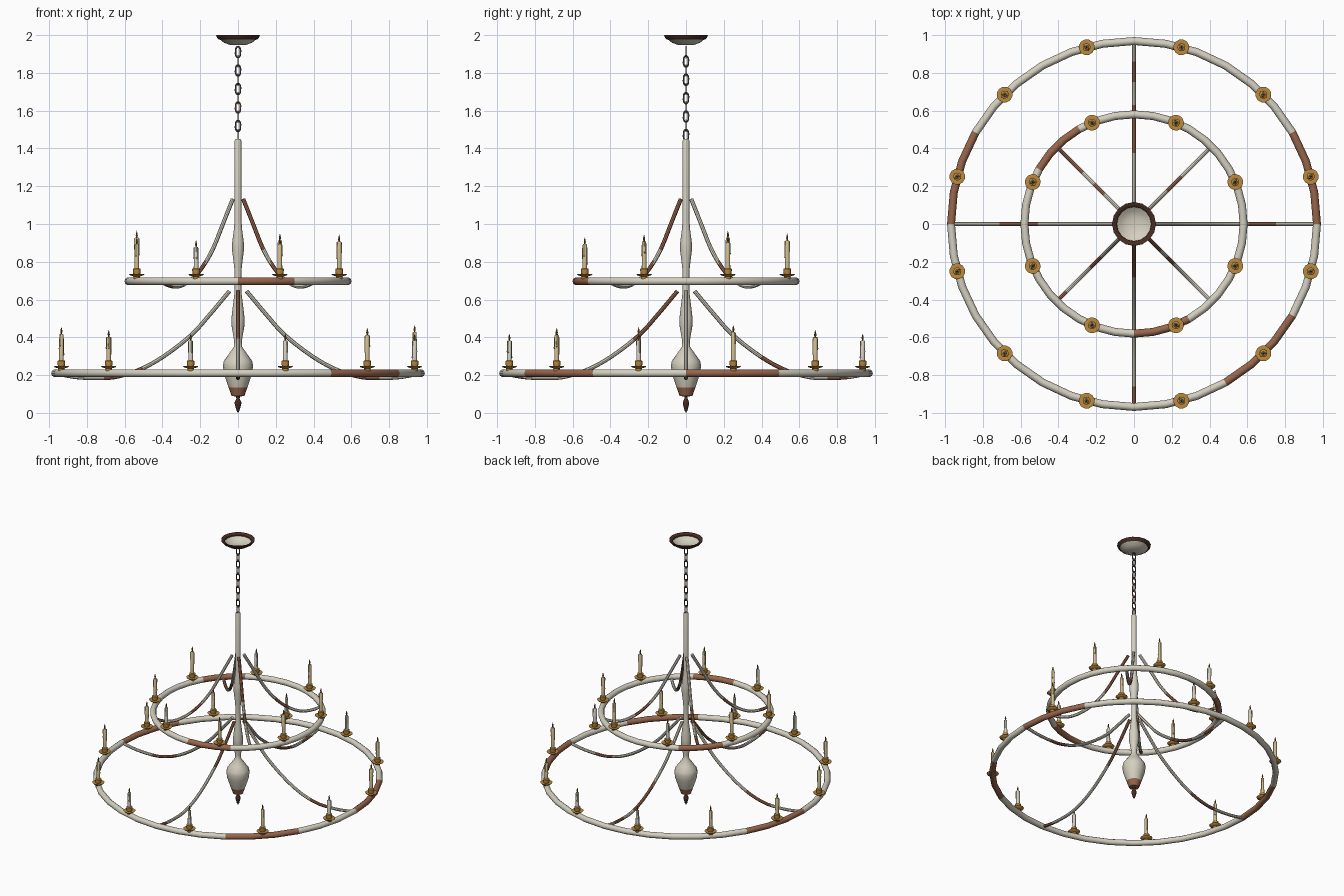
import bpy, bmesh, math
from mathutils import Matrix, Vector

if "Cube" in bpy.data.objects:
    bpy.data.objects.remove(bpy.data.objects["Cube"])


def material(name, r, g, b):
    m = bpy.data.materials.new(name)
    lin = [((c / 255 + 0.055) / 1.055) ** 2.4 for c in (r, g, b)]
    m.diffuse_color = (*lin, 1)
    m.use_nodes = True
    m.node_tree.nodes["Principled BSDF"].inputs["Base Color"].default_value = m.diffuse_color
    return m


PAINT = material("chipped cream paint", 212, 207, 191)
RUST = material("rust", 152, 102, 76)
DARK = material("dark brown iron", 72, 44, 34)
BRASS = material("brass", 188, 138, 62)
CHAIN = material("chain grey", 98, 90, 82)
WAX = material("yellowed wax", 208, 188, 140)
PALE = material("pale wax", 214, 208, 192)
FLAME = material("flame amber", 125, 92, 45)


def finish(name, bm, mats, rule=None, matrix=None, angle=40):
    """Turn a bmesh into an object, colouring faces by a rule on their centre."""
    bmesh.ops.remove_doubles(bm, verts=bm.verts, dist=1e-5)
    bmesh.ops.recalc_face_normals(bm, faces=bm.faces)
    for f in bm.faces:
        f.smooth = True
        if rule:
            f.material_index = rule(f.calc_center_median())
    me = bpy.data.meshes.new(name)
    bm.to_mesh(me)
    bm.free()
    for m in mats:
        me.materials.append(m)
    me.set_sharp_from_angle(angle=math.radians(angle))
    ob = bpy.data.objects.new(name, me)
    if matrix:
        ob.matrix_world = matrix
    bpy.context.collection.objects.link(ob)
    return ob


def grid_faces(bm, rows, close_rows, close_cols):
    n, m = len(rows), len(rows[0])
    for i in range(n if close_rows else n - 1):
        for j in range(m if close_cols else m - 1):
            a, b = rows[i], rows[(i + 1) % n]
            bm.faces.new((a[j], a[(j + 1) % m], b[(j + 1) % m], b[j]))


def lathe(name, profile, mats, sides=12, closed=False, **kw):
    """Revolve an (r, z) profile about z."""
    bm = bmesh.new()
    rows = []
    for i in range(sides):
        a = math.tau * i / sides
        rows.append([bm.verts.new((r * math.cos(a), r * math.sin(a), z)) for r, z in profile])
    grid_faces(bm, rows, True, closed)
    return finish(name, bm, mats, **kw)


def sweep(name, path, radius, mats, closed=False, sides=8, **kw):
    """Round tube along an (x, z) path in the plane y = 0."""
    bm = bmesh.new()
    rows, n = [], len(path)
    for i, (x, z) in enumerate(path):
        p = path[(i - 1) % n] if closed else path[max(i - 1, 0)]
        q = path[(i + 1) % n] if closed else path[min(i + 1, n - 1)]
        t = Vector((q[0] - p[0], 0, q[1] - p[1])).normalized()
        nrm, side = Vector((-t.z, 0, t.x)), Vector((0, 1, 0))
        rows.append([bm.verts.new(Vector((x, 0, z)) + radius * (nrm * math.cos(a) + side * math.sin(a)))
                     for a in (math.tau * k / sides for k in range(sides))])
    grid_faces(bm, rows, closed, True)
    if not closed:
        bm.faces.new(rows[0])
        bm.faces.new(rows[-1])
    return finish(name, bm, mats, **kw)


def spline(pts, steps=5):
    """Smooth curve through the points."""
    out = []
    for i in range(len(pts) - 1):
        p = [Vector(pts[min(max(i + k, 0), len(pts) - 1)]) for k in (-1, 0, 1, 2)]
        for s in range(steps):
            t = s / steps
            v = 0.5 * (2 * p[1] + (p[2] - p[0]) * t + (2 * p[0] - 5 * p[1] + 4 * p[2] - p[3]) * t ** 2
                       + (3 * p[1] - p[0] - 3 * p[2] + p[3]) * t ** 3)
            out.append((v.x, v.y))
    return out + [tuple(pts[-1])]


# Two candle rings, painted with some rusty 30 degree sections
def ring(name, radius, z, rusty):
    prof = [(radius + 0.021 * math.cos(math.tau * k / 10), z + 0.021 * math.sin(math.tau * k / 10))
            for k in range(10)]

    def rule(c):
        return int(int(math.degrees(math.atan2(c.y, c.x)) % 360 // 30) in rusty)
    lathe(name, prof, [PAINT, RUST], sides=36, closed=True, rule=rule)


ring("lower_ring", 0.968, 0.21, {0, 5, 10})
ring("upper_ring", 0.58, 0.697, {4, 9})

# Sagging arms from the stem to the rings, with rusty stretches
LOWER = spline([(.045, .645), (.15, .52), (.25, .41), (.40, .295), (.53, .225),
                (.65, .19), (.75, .184), (.86, .19), (.96, .208)])
UPPER = spline([(.04, 1.13), (.113, 1.0), (.18, .88), (.24, .80), (.307, .735),
                (.38, .69), (.45, .669), (.52, .675), (.575, .695)])


def arm(name, path, angle, spans):
    def rule(c):
        return int(any(a < c.x < b for a, b in spans))
    sweep(name, path, 0.011, [PAINT, RUST], rule=rule,
          matrix=Matrix.Rotation(math.radians(angle), 4, 'Z'))


for ang, spans in {0: [(.6, .74)], 90: [(.39, .62), (.74, .85)], 180: [(.51, .71)],
                   270: [(0, .28), (.85, .97)]}.items():
    arm("lower_arm", LOWER, ang, spans)
for ang, spans in {45: [(.25, .35)], 135: [(.22, .30), (.38, .55)], 225: [(.25, .33), (.50, .6)],
                   315: [(0, .2), (.25, .3)]}.items():
    arm("upper_arm", UPPER, ang, spans)

# Turned central stem with rusty skirt, and pointed finial
lathe("stem", [(0, 1.45), (.014, 1.45), (.018, 1.44), (.018, 1.02), (.022, .97), (.031, .90),
               (.031, .86), (.02, .77), (.017, .70), (.018, .64), (.028, .56), (.035, .50),
               (.034, .46), (.02, .38), (.022, .35), (.05, .31), (.075, .275), (.08, .25),
               (.075, .21), (.055, .15), (.05, .135), (.034, .09), (0, .085)],
      [PAINT, RUST], sides=16, rule=lambda c: int(c.z < 0.137))
lathe("finial", [(0, .095), (.01, .09), (.009, .075), (.018, .055), (.017, .045), (.008, .012), (0, 0)],
      [DARK], sides=10)

# Chain of alternating oval links, one of them rusty
for i in range(10):
    link = []
    for k in range(16):
        a = math.tau * k / 16
        link.append((0.013 * math.cos(a), 0.021 * math.sin(a) + math.copysign(0.008, math.sin(a + 0.01))))
    sweep("chain_link", link, 0.0045, [RUST if i == 6 else CHAIN], closed=True, sides=6,
          matrix=Matrix.Translation((0, 0, 1.91 - 0.0488 * i)) @ Matrix.Rotation(math.pi / 2 * (i % 2), 4, 'Z'))

# Ceiling canopy: shallow bowl with a dark rim
lathe("canopy_bowl", [(0, 1.947), (.04, 1.947), (.075, 1.96), (.1, 1.98), (.092, 1.984),
                      (.07, 1.968), (.04, 1.955), (0, 1.955)], [PAINT], sides=16)
lathe("canopy_rim", [(.09, 1.982), (.1, 1.976), (.112, 1.988), (.116, 2.0), (.106, 2.0), (.092, 1.99)],
      [DARK], sides=16, closed=True)


# Candle with brass drip pan and cup, wax drips and a flame
def candle(radius, angle, base, tip):
    a = math.radians(angle)
    place = Matrix.Translation((radius * math.cos(a), radius * math.sin(a), base)) @ Matrix.Rotation(a, 4, 'Z')
    height = tip - base - 0.037
    wax = PALE if height < 0.185 else WAX
    lathe("candle_holder", [(0, .012), (.016, .012), (.018, .026), (.036, .031), (.042, .038), (.038, .039),
                            (.018, .036), (.02, .044), (.021, .065), (.016, .068), (0, .068)],
          [BRASS], matrix=place)
    lathe("candle", [(0, .06), (.0125, .06), (.0115, height - .004), (.009, height), (0, height)],
          [wax], sides=10, matrix=place)
    for k, length in ((0.8, .05), (3.6, .08)):
        drip = Matrix.Translation((.0115 * math.cos(k), .0115 * math.sin(k), height))
        lathe("wax_drip", [(0, -.002), (.004, -.006), (.0035, -length), (.005, -length - .01),
                           (0, -length - .016)], [wax], sides=6, matrix=place @ drip)
    lathe("flame", [(0, height - .002), (.003, height), (.006, height + .012), (.004, height + .024),
                    (0, height + .037)], [FLAME], sides=8, matrix=place)


for k, tip in enumerate((.465, .435, .42, .42, .44, .435, .455, .44, .42, .42, .45, .42)):
    candle(0.968, 15 + 30 * k, 0.21, tip)
for k, tip in enumerate((.94, .95, .915, .965, .93, .915, .93, .945)):
    candle(0.58, 22.5 + 45 * k, 0.697, tip)
